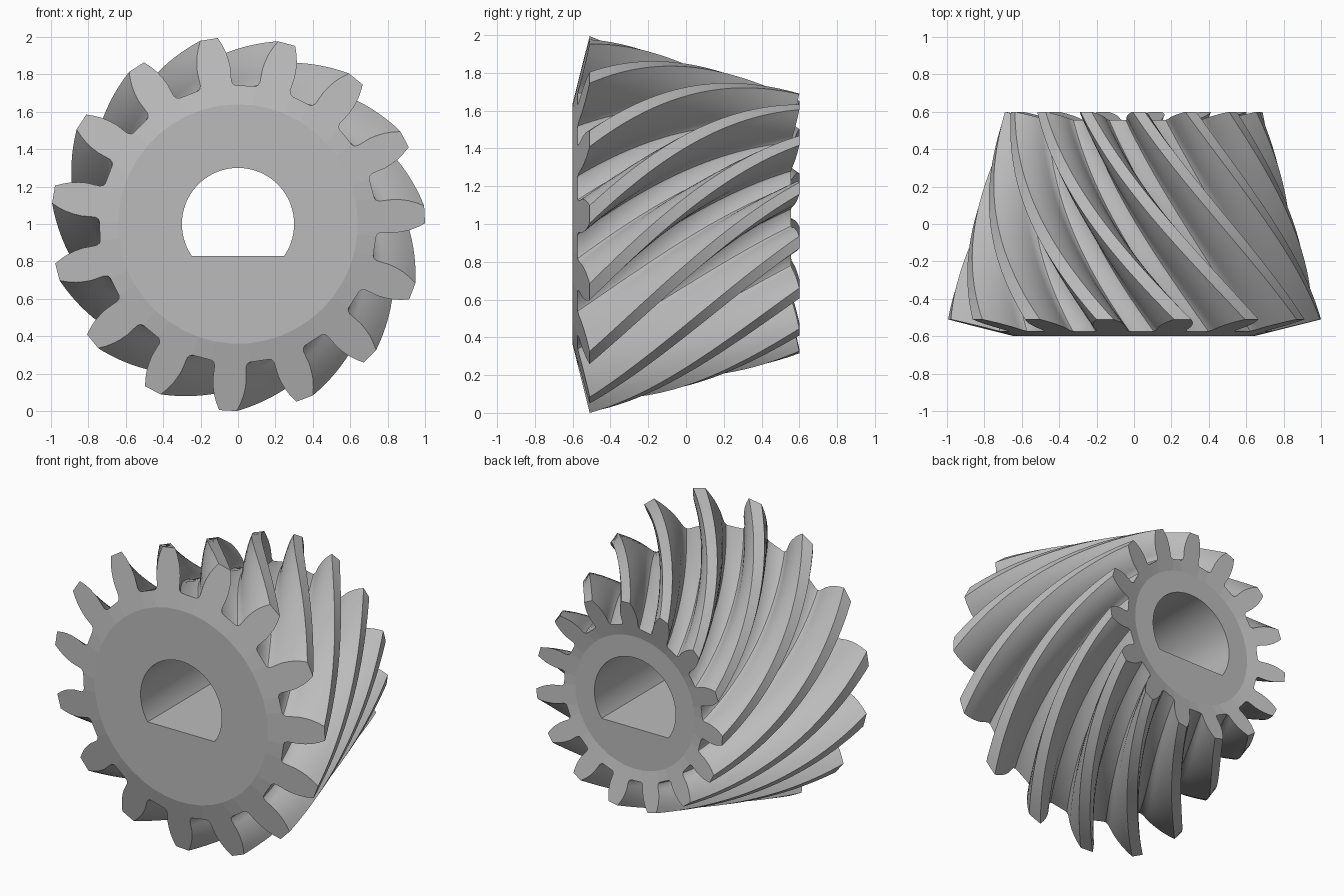
import bpy
import bmesh
from math import cos, sin, pi, radians, asin

cube = bpy.data.objects.get("Cube")
if cube:
    bpy.data.objects.remove(cube, do_unlink=True)

TEETH = 15
STEPS = 32
TWIST = radians(61)      # spiral from front to back
PHASE = radians(2.9)
TAPER = 0.31             # radius lost from front to back
FRONT, BACK = -0.51, 0.6  # tooth tip ends
HUB = 0.64               # radius of the flat end discs
DISH = 0.25              # slope of the end cones

steel = bpy.data.materials.new("steel grey")
steel.use_nodes = True
steel.diffuse_color = (0.5, 0.5, 0.5, 1)
steel.node_tree.nodes["Principled BSDF"].inputs["Base Color"].default_value = (0.5, 0.5, 0.5, 1)

# Half tooth outline: radius, half angle in degrees, from root to tip
flank = [(0.742, 8.0), (0.748, 7.0), (0.765, 6.3), (0.80, 6.2), (0.84, 6.1),
         (0.88, 5.6), (0.92, 4.9), (0.96, 3.9), (1.0, 2.7)]
tooth = [(r, -a) for r, a in flank] + [(r, a) for r, a in reversed(flank)]
hub_points = [(HUB, a) for a in (-8, 0, 8)]


def ring(bm, outline, s):
    """One turn of the outline at fraction s of the gear's depth."""
    scale = 1 - TAPER * s
    tip_y = FRONT + (BACK - FRONT) * s
    verts = []
    for k in range(TEETH):
        for r, a in outline:
            t = PHASE + 2 * pi * k / TEETH + radians(a) + TWIST * s
            verts.append(bm.verts.new((r * scale * cos(t),
                                       tip_y - DISH * (1 - r) * scale,
                                       1 + r * scale * sin(t))))
    return verts


def finish(bm, name):
    bmesh.ops.recalc_face_normals(bm, faces=bm.faces)
    mesh = bpy.data.meshes.new(name)
    bm.to_mesh(mesh)
    bm.free()
    mesh.materials.append(steel)
    obj = bpy.data.objects.new(name, mesh)
    bpy.context.collection.objects.link(obj)
    return obj


# Spiral toothed body
bm = bmesh.new()
rings = [ring(bm, tooth, i / STEPS) for i in range(STEPS + 1)]
count = len(rings[0])
for a, b in zip(rings, rings[1:]):
    for i in range(count):
        j = (i + 1) % count
        bm.faces.new((a[i], a[j], b[j], b[i]))

# Coned tooth ends and flat hub discs
n, h = len(tooth), len(hub_points)
for outer, s in ((rings[0], 0), (rings[-1], 1)):
    hub = ring(bm, hub_points, s)
    for k in range(TEETH):
        own = hub[k * h:(k + 1) * h]
        bm.faces.new(outer[k * n:(k + 1) * n] + own[::-1])
        bm.faces.new((outer[k * n + n - 1], outer[(k + 1) * n % count],
                      hub[(k + 1) * h % len(hub)], own[-1]))
    bm.faces.new(hub)
gear = finish(bm, "spiral_bevel_gear")

# D-shaped shaft bore
bm = bmesh.new()
start = asin(-0.17 / 0.3)
ends = []
for y in (-1, 1):
    arc = [start + (pi - 2 * start) * i / 64 for i in range(65)]
    ends.append([bm.verts.new((0.3 * cos(t), y, 1 + 0.3 * sin(t))) for t in arc])
    bm.faces.new(ends[-1])
for i in range(65):
    j = (i + 1) % 65
    bm.faces.new((ends[0][i], ends[0][j], ends[1][j], ends[1][i]))
cutter = finish(bm, "bore_cutter")
cutter.hide_render = True

bpy.ops.object.select_all(action='DESELECT')
gear.select_set(True)
bpy.context.view_layer.objects.active = gear
bore = gear.modifiers.new("bore", 'BOOLEAN')
bore.operation = 'DIFFERENCE'
bore.solver = 'EXACT'
bore.object = cutter
bpy.ops.object.modifier_apply(modifier=bore.name)
bpy.data.objects.remove(cutter, do_unlink=True)

# Smooth flanks, flat end faces
bpy.ops.object.shade_smooth_by_angle(angle=radians(30))
for face in gear.data.polygons:
    if abs(face.normal.y) > 0.9:
        face.use_smooth = False
